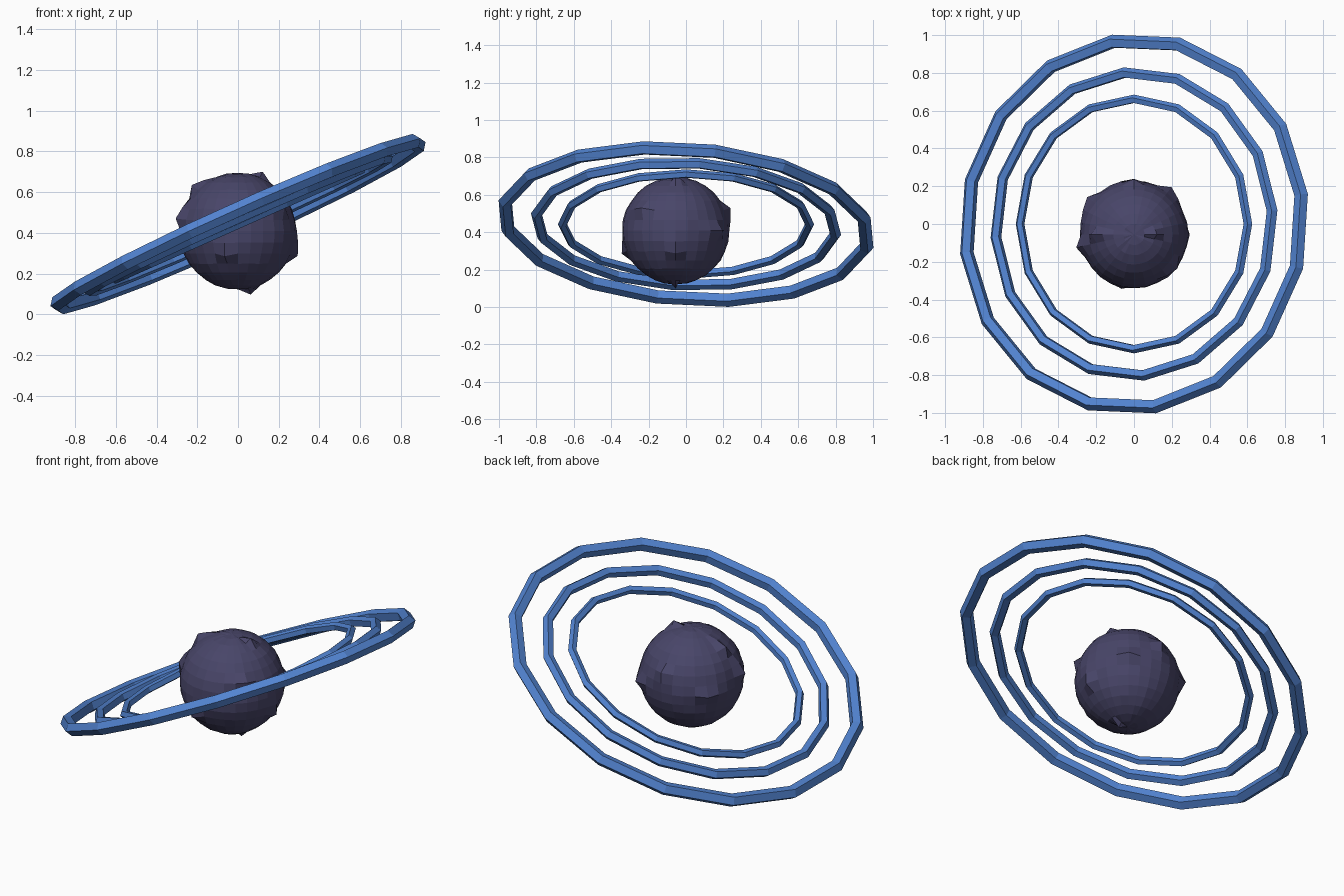
import bpy, bmesh, math, random
from mathutils import Matrix, Vector

if "Cube" in bpy.data.objects:
    bpy.data.objects.remove(bpy.data.objects["Cube"])

random.seed(4)


def material(name, rgb):
    m = bpy.data.materials.new(name)
    m.diffuse_color = (*rgb, 1)
    m.use_nodes = True
    m.node_tree.nodes["Principled BSDF"].inputs["Base Color"].default_value = m.diffuse_color
    return m


ring_blue = material("ring blue", (0.085, 0.23, 0.64))
rock_violet = material("rock violet", (0.065, 0.06, 0.14))


def add_object(name, bm, mat):
    bmesh.ops.recalc_face_normals(bm, faces=bm.faces)
    me = bpy.data.meshes.new(name)
    bm.to_mesh(me)
    bm.free()
    me.materials.append(mat)
    ob = bpy.data.objects.new(name, me)
    bpy.context.collection.objects.link(ob)
    return ob


def ring(name, major, minor, slope_x, slope_y, phase, segs=16, sides=5):
    """Faceted torus lying in the plane z = slope_x * x + slope_y * y."""
    n = Vector((-slope_x, -slope_y, 1)).normalized()
    e1 = Vector((1, 0, slope_x)).normalized()
    e2 = n.cross(e1)
    centre = Vector((0, 0, 0.443))
    bm = bmesh.new()
    loops = []
    for i in range(segs):
        t = math.tau * i / segs + math.radians(phase)
        out = e1 * math.cos(t) + e2 * math.sin(t)
        loop = []
        for j in range(sides):
            p = math.tau * j / sides
            loop.append(bm.verts.new(centre + out * (major + minor * math.cos(p))
                                     + n * minor * math.sin(p)))
        loops.append(loop)
    for i in range(segs):
        a, b = loops[i], loops[(i + 1) % segs]
        for j in range(sides):
            k = (j + 1) % sides
            bm.faces.new((a[j], b[j], b[k], a[k]))
    return add_object(name, bm, ring_blue)


# three tilted rings, each turned slightly further than the last
ring("inner_ring", 0.661, 0.024, 0.445, 0.0, 0)
ring("middle_ring", 0.803, 0.030, 0.445, -0.04, 5)
ring("outer_ring", 0.979, 0.038, 0.45, -0.075, 9)

# rocky planet: faceted sphere with a few sharp raised chips
bm = bmesh.new()
bmesh.ops.create_uvsphere(bm, u_segments=28, v_segments=16, radius=0.287)
bm.verts.ensure_lookup_table()
chips = [(-.22, 0, .25), (.12, 0, .30), (.29, 0, -.1), (0, .31, .1),
         (-.27, .17, 0), (-.1, -.3, -.1), (.2, .23, 0), (.08, 0, -.3),
         (-.28, -.08, .08), (.22, -.2, .12)]
for c in chips:
    d = Vector(c).normalized()
    near = sorted(bm.verts, key=lambda v: -v.co.normalized().dot(d))[:2]
    for v, push in zip(near, (1.11, 1.05)):
        v.co *= push
for v in bm.verts:
    v.co *= random.uniform(0.992, 1.008)
bmesh.ops.transform(bm, matrix=Matrix.Translation((0, -0.055, 0.408)), verts=bm.verts)
add_object("planet", bm, rock_violet)
